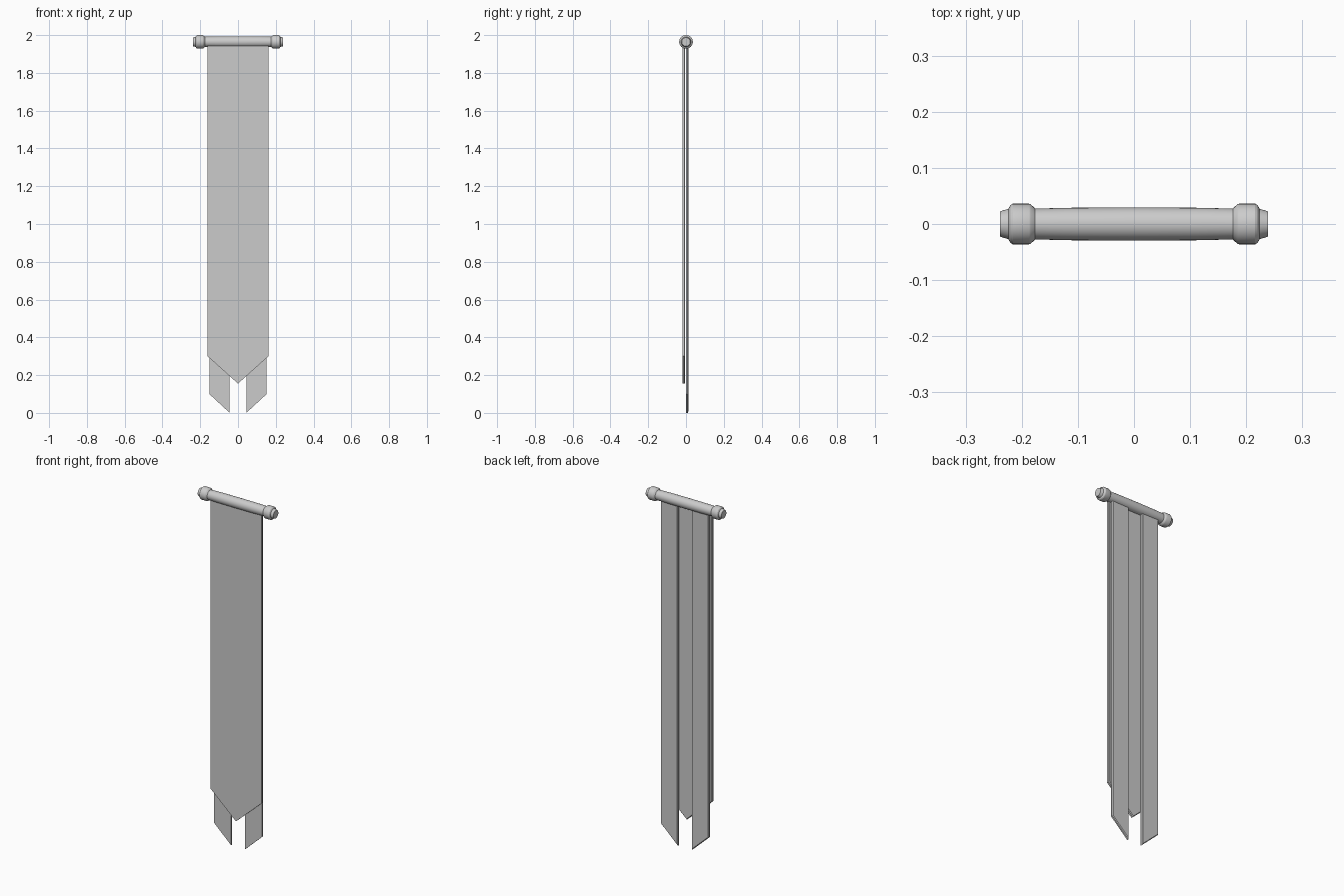
import bpy
import bmesh
from math import cos, sin, tau

cube = bpy.data.objects.get("Cube")
if cube:
    bpy.data.objects.remove(cube, do_unlink=True)

ROD_Z = 1.964
grey = bpy.data.materials.new("plain grey")
grey.use_nodes = True
colour = (0.6, 0.6, 0.6, 1)
grey.diffuse_color = colour
grey.node_tree.nodes["Principled BSDF"].inputs["Base Color"].default_value = colour


def finish(bm, name):
    bmesh.ops.recalc_face_normals(bm, faces=bm.faces)
    mesh = bpy.data.meshes.new(name)
    bm.to_mesh(mesh)
    bm.free()
    mesh.materials.append(grey)
    obj = bpy.data.objects.new(name, mesh)
    bpy.context.collection.objects.link(obj)
    return obj


def cloth(name, outline, y_front, y_back):
    """Extrude an (x, z) outline and chamfer its rear rim."""
    bm = bmesh.new()
    face = bm.faces.new([bm.verts.new((x, y_front, z)) for x, z in outline])
    ext = bmesh.ops.extrude_face_region(bm, geom=[face])["geom"]
    back = [v for v in ext if isinstance(v, bmesh.types.BMVert)]
    bmesh.ops.translate(bm, verts=back, vec=(0, y_back - y_front, 0))
    rim = [e for e in bm.edges if all(v in back for v in e.verts)]
    bmesh.ops.bevel(bm, geom=rim, offset=0.004, segments=1, affect="EDGES")
    return finish(bm, name)


def lathe_x(name, profile, sides=32):
    """Revolve (x, radius) points about the rod axis and cap both ends."""
    bm = bmesh.new()
    rings = []
    for x, r in profile:
        rings.append([bm.verts.new((x, r * cos(tau * i / sides),
                                    ROD_Z + r * sin(tau * i / sides)))
                      for i in range(sides)])
    for a, b in zip(rings, rings[1:]):
        for i in range(sides):
            j = (i + 1) % sides
            bm.faces.new((a[i], a[j], b[j], b[i]))
    bm.faces.new(rings[0])
    bm.faces.new(rings[-1])
    obj = finish(bm, name)
    bpy.ops.object.select_all(action="DESELECT")
    bpy.context.view_layer.objects.active = obj
    obj.select_set(True)
    bpy.ops.object.shade_smooth_by_angle(angle=0.5)


# Pole with collars and tapered tips
half = [(0.0, 0.0295), (0.11, 0.0290), (0.176, 0.0275), (0.184, 0.0350),
        (0.187, 0.0362), (0.216, 0.0362), (0.220, 0.0340), (0.224, 0.0270),
        (0.239, 0.0225)]
lathe_x("pole", [(-x, r) for x, r in reversed(half[1:])] + half)

# Wide pointed front cloth
cloth("front_cloth",
      [(-0.161, ROD_Z), (-0.161, 0.30), (0, 0.155), (0.161, 0.30), (0.161, ROD_Z)],
      -0.019, -0.004)

# Pair of longer rear strips with slanted ends
for side, name in ((1, "left_rear_strip"), (-1, "right_rear_strip")):
    cloth(name,
          [(side * 0.152, ROD_Z), (side * 0.152, 0.10),
           (side * 0.044, 0.0), (side * 0.044, ROD_Z)],
          0.0, 0.013)
